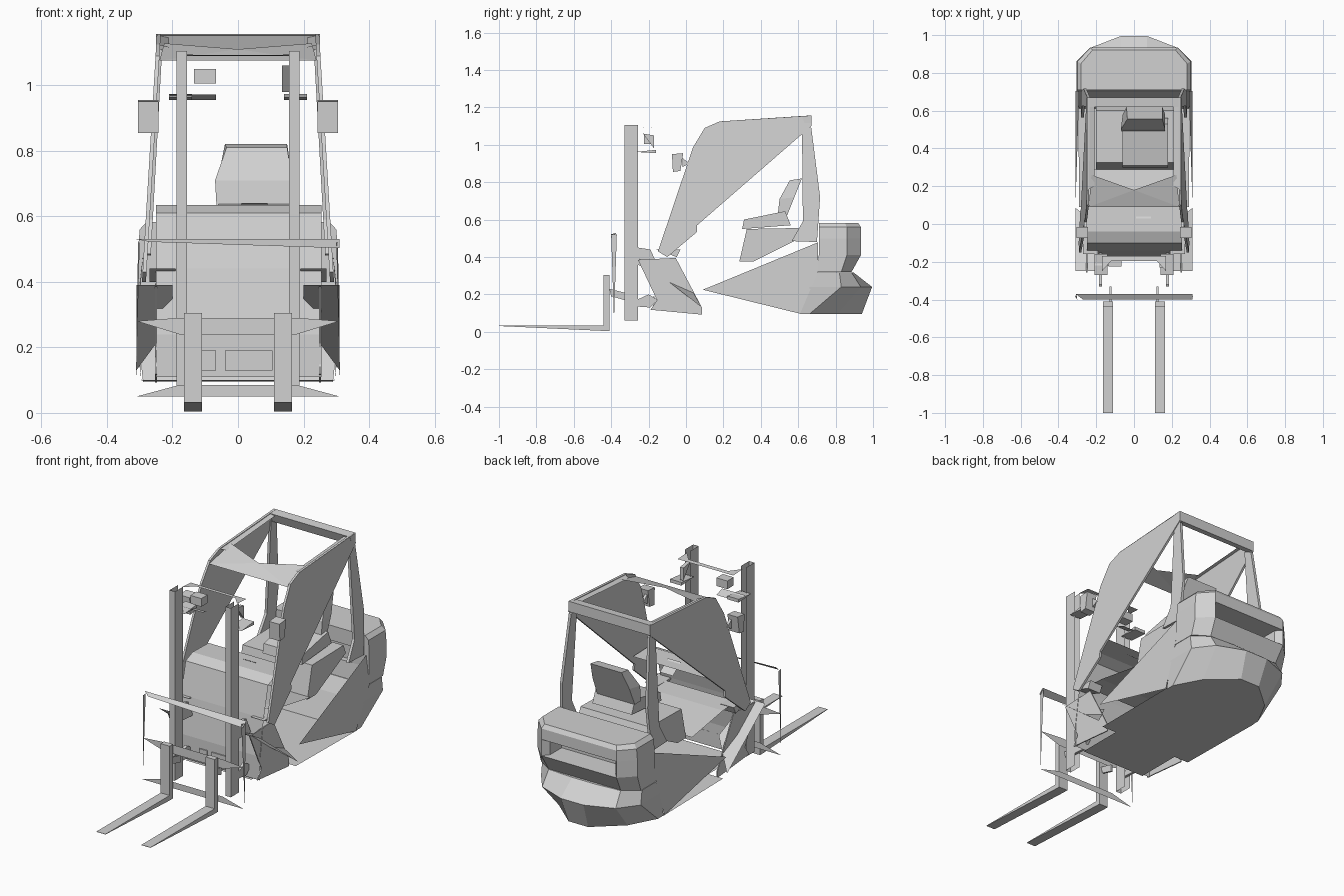
import bpy

grey = bpy.data.materials.new("light grey")
grey.diffuse_color = (0.64, 0.64, 0.64, 1)


def make(name, verts, faces):
    me = bpy.data.meshes.new(name)
    me.from_pydata(verts, [], faces)
    me.validate()
    me.materials.append(grey)
    ob = bpy.data.objects.new(name, me)
    bpy.context.collection.objects.link(ob)
    return ob


def box(name, x0, x1, y0, y1, z0, z1):
    v = [(x, y, z) for z in (z0, z1) for x, y in ((x0, y0), (x1, y0), (x1, y1), (x0, y1))]
    return make(name, v, [(3, 2, 1, 0), (4, 5, 6, 7), (0, 1, 5, 4), (1, 2, 6, 5), (2, 3, 7, 6), (3, 0, 4, 7)])


def prism(name, prof, x0, x1, lean=0.0, z_ref=0.0):
    """(y, z) profile pushed along x; lean shifts x with height."""
    n = len(prof)
    v = [(x - lean * (z - z_ref), y, z) for x in (x0, x1) for y, z in prof]
    f = [tuple(range(n)), tuple(range(2 * n - 1, n - 1, -1))]
    f += [(i, n + i, n + (i + 1) % n, (i + 1) % n) for i in range(n)]
    return make(name, v, f)


def strip(name, prof, x0, x1):
    """Open sheet following a (y, z) profile."""
    n = len(prof)
    v = [(x, y, z) for x in (x0, x1) for y, z in prof]
    return make(name, v, [(i, i + 1, n + i + 1, n + i) for i in range(n - 1)])


def loft(name, rings):
    """Closed rings of equal length joined and capped."""
    n = len(rings[0])
    f = [tuple(range(n))[::-1], tuple(range((len(rings) - 1) * n, len(rings) * n))]
    for r in range(len(rings) - 1):
        f += [(r * n + i, r * n + (i + 1) % n, (r + 1) * n + (i + 1) % n, (r + 1) * n + i) for i in range(n)]
    return make(name, [p for r in rings for p in r], f)


def mirror(ob):
    m = ob.modifiers.new("mirror", 'MIRROR')
    m.use_mirror_merge = False
    return ob


# forks
mirror(prism("fork", [(-1, 0.033), (-1, 0.031), (-0.44, 0.005), (-0.41, 0.005),
                      (-0.41, 0.305), (-0.44, 0.305), (-0.44, 0.033)], 0.110, 0.165))

# load backrest and carriage bars
make("backrest_top_bar", [(-0.31, -0.37, 0.53), (-0.27, -0.40, 0.522), (0.31, -0.40, 0.503), (0.31, -0.37, 0.53)],
     [(0, 1, 2, 3)])
mirror(make("backrest_post", [(0.30, -0.40, 0.52), (0.305, -0.37, 0.52), (0.312, -0.385, 0.06)], [(0, 1, 2)]))
make("carriage_bar", [(-0.31, -0.39, 0.28), (-0.18, -0.39, 0.24), (0.18, -0.39, 0.24),
                      (0.31, -0.39, 0.28), (0.18, -0.39, 0.29), (-0.18, -0.39, 0.29)], [(0, 1, 2, 3, 4, 5)])
make("lower_carriage_bar", [(-0.31, -0.39, 0.05), (0.31, -0.39, 0.05), (0.18, -0.39, 0.085), (-0.18, -0.39, 0.085)],
     [(0, 1, 2, 3)])
mirror(prism("carriage_bracket", [(-0.41, 0.23), (-0.33, 0.21), (-0.33, 0.17), (-0.40, 0.19)], 0.12, 0.13))

# mast rails, open at the ends
mirror(make("mast_rail", [(x, y, z) for z in (0.06, 1.105)
                          for x, y in ((0.155, -0.257), (0.155, -0.33), (0.187, -0.33), (0.187, -0.257))],
            [(0, 1, 5, 4), (1, 2, 6, 5), (2, 3, 7, 6)]))
make("mast_top_bar", [(-0.17, -0.25, 1.095), (-0.17, -0.17, 1.09), (0.17, -0.17, 1.09),
                      (0.17, -0.25, 1.095), (0.12, -0.195, 1.092), (-0.12, -0.195, 1.092)],
     [(0, 5, 1), (1, 5, 4, 2), (2, 4, 3)])
mirror(prism("lamp_bracket", [(-0.27, 0.962), (-0.16, 0.973), (-0.16, 0.955)], 0.14, 0.21))
make("lamp_shelf", [(-0.21, -0.22, 0.972), (-0.067, -0.22, 0.972), (-0.067, -0.17, 0.955), (-0.19, -0.17, 0.955)],
     [(0, 1, 2, 3)])
box("work_lamp", -0.134, -0.067, -0.225, -0.17, 1.005, 1.05)
prism("small_lamp", [(-0.23, 1.06), (-0.17, 1.05), (-0.17, 0.98)], 0.135, 0.155)
mirror(prism("mast_mount", [(-0.32, 0.46), (-0.19, 0.44), (-0.15, 0.35), (-0.32, 0.36)], 0.17, 0.185))
mirror(prism("lower_mast_mount", [(-0.33, 0.14), (-0.20, 0.20), (-0.15, 0.17), (-0.19, 0.13)], 0.17, 0.185))

# front cowl, floor and underside
strip("front_cowl", [(0.10, 0.632), (-0.04, 0.635), (-0.10, 0.61), (-0.14, 0.44),
                     (-0.17, 0.24), (-0.17, 0.11)], -0.25, 0.255)
strip("cab_floor", [(-0.10, 0.44), (0.02, 0.435), (0.29, 0.39)], -0.24, 0.24)
make("underside", [(-0.2, -0.17, 0.1), (0.2, -0.17, 0.1), (0.2, 0.09, 0.1), (0.29, 0.09, 0.1), (0.295, 0.62, 0.097),
                   (-0.295, 0.62, 0.097), (-0.29, 0.09, 0.1), (-0.2, 0.09, 0.1)], [(7, 6, 5, 4, 3, 2, 1, 0)])
box("grille_left", -0.115, -0.067, -0.176, -0.169, 0.13, 0.19)
box("grille_right", -0.04, 0.105, -0.176, -0.169, 0.13, 0.19)
make("dash_panel", [(0.01, 0.03, 0.64), (0.09, 0.03, 0.64), (0.09, 0.10, 0.59), (0.01, 0.10, 0.59)], [(0, 1, 2, 3)])

# front fenders
mirror(make("fender_top", [(0.31, 0.085, 0.13), (0.31, -0.25, 0.39), (0.2, -0.25, 0.39), (0.2, 0.0, 0.28)],
            [(0, 1, 2, 3)]))
mirror(prism("fender_side", [(-0.257, 0.385), (-0.055, 0.395), (0.085, 0.13), (0.085, 0.092),
                             (-0.19, 0.118), (-0.155, 0.17)], 0.247, 0.253))
mirror(prism("cab_step", [(-0.16, 0.44), (-0.05, 0.40), (-0.03, 0.44)], 0.19, 0.27))

# lower body sides
mirror(make("body_side", [(0.31, 0.09, 0.225), (0.295, 0.61, 0.097), (0.31, 0.705, 0.32),
                          (0.29, 0.705, 0.478)], [(0, 1, 2, 3)]))

# roof guard sides, rear pillars and crossbars
mirror(prism("guard_side", [(0.67, 1.157), (0.18, 1.125), (0.10, 1.09), (0.037, 0.985), (-0.15, 0.43),
                            (-0.10, 0.40), (0.06, 0.535), (0.06, 0.57), (0.67, 1.10)],
             0.278, 0.290, 0.06, 0.45))
mirror(make("roof_rim", [(0.25, 0.67, 1.157), (0.25, 0.18, 1.125), (0.21, 0.20, 1.115), (0.21, 0.63, 1.145)],
            [(0, 1, 2, 3)]))
prism("roof_rear_bar", [(0.62, 1.152), (0.67, 1.157), (0.67, 1.10), (0.64, 1.10)], -0.25, 0.25)
make("roof_front_panel", [(-0.24, 0.09, 1.075), (0.24, 0.09, 1.075), (0.225, 0.26, 1.128),
                          (0, 0.18, 1.11), (-0.225, 0.26, 1.128)], [(0, 1, 3), (1, 2, 3), (0, 3, 4)])
mirror(prism("rear_pillar", [(0.62, 1.11), (0.67, 1.09), (0.717, 0.72), (0.70, 0.48), (0.565, 0.485), (0.625, 0.59)],
             0.265, 0.280, 0.055, 0.5))

# mirrors
mirror(prism("side_mirror", [(-0.075, 0.95), (-0.015, 0.955), (-0.03, 0.86), (-0.07, 0.855)], 0.243, 0.305))
mirror(prism("mirror_arm", [(-0.02, 0.93), (0.02, 0.90), (-0.02, 0.88)], 0.25, 0.265))

# seat base and seat
prism("seat_base", [(0.285, 0.375), (0.36, 0.375), (0.62, 0.505), (0.60, 0.555), (0.325, 0.55)], -0.20, 0.225)
prism("seat_cushion", [(0.30, 0.55), (0.31, 0.60), (0.53, 0.645), (0.56, 0.57)], -0.06, 0.18)
loft("seat_back", [[(-0.065, 0.49, 0.62), (0.165, 0.49, 0.62), (0.165, 0.54, 0.62), (-0.065, 0.54, 0.62)],
                   [(-0.07, 0.50, 0.71), (0.165, 0.50, 0.71), (0.165, 0.58, 0.72), (-0.06, 0.58, 0.72)],
                   [(-0.035, 0.555, 0.81), (0.15, 0.555, 0.81), (0.15, 0.62, 0.82), (-0.04, 0.62, 0.82)]])


# rear counterweight with an open slot in the upper block
def ring(z, w, wr, y0, y1, y2):
    return [(-w, y0, z), (w, y0, z), (w, y1, z), (wr, y2, z), (-wr, y2, z), (-w, y1, z)]


loft("counterweight_cap", [ring(0.50, 0.305, 0.23, 0.71, 0.86, 0.935), ring(0.56, 0.30, 0.23, 0.71, 0.86, 0.935),
                           ring(0.582, 0.28, 0.22, 0.71, 0.85, 0.92)])
loft("counterweight_ledge", [ring(0.32, 0.305, 0.22, 0.70, 0.83, 0.885), ring(0.41, 0.305, 0.23, 0.71, 0.86, 0.935)])
mirror(loft("counterweight_cheek", [[(0.20, 0.71, z), (0.305, 0.71, z), (0.305, 0.86, z), (0.23, 0.935, z),
                                     (0.20, 0.90, z)] for z in (0.41, 0.50)]))
box("counterweight_slot_back", -0.2, 0.2, 0.74, 0.80, 0.41, 0.50)


def bowl(z, y0, w, y1, wm, ym, wr, yr):
    half = [(w, y0, z), (w, y1, z), (wm, ym, z), (wr, yr, z)]
    return half + [(-x, y, zz) for x, y, zz in reversed(half)]


loft("counterweight_base", [bowl(0.095, 0.61, 0.29, 0.66, 0.21, 0.81, 0.06, 0.94),
                            bowl(0.24, 0.66, 0.305, 0.83, 0.225, 0.935, 0.07, 0.995),
                            bowl(0.318, 0.70, 0.305, 0.82, 0.22, 0.885, 0.07, 0.895)])
